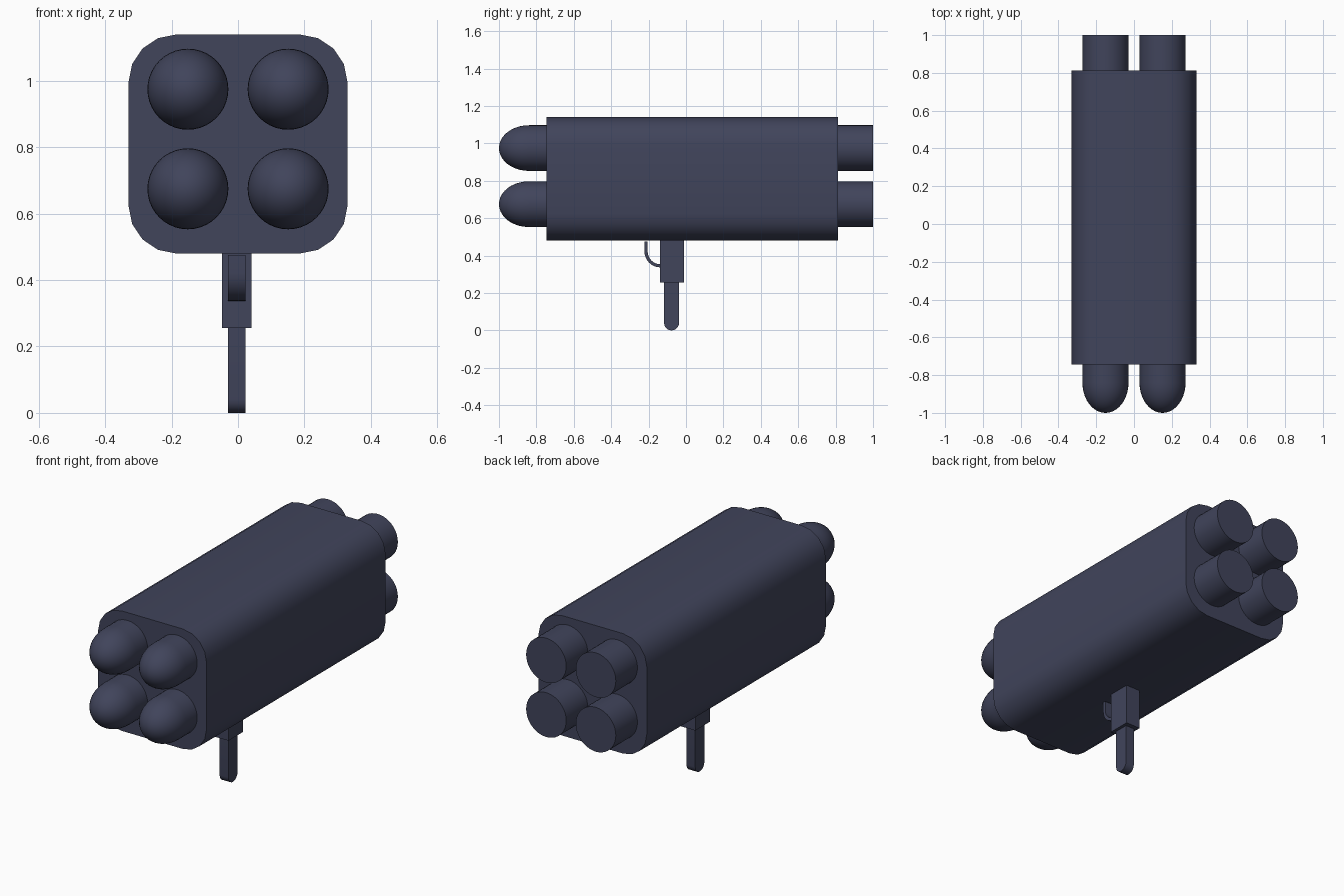
import bpy, bmesh, math
from math import sin, cos, pi

if "Cube" in bpy.data.objects:
    bpy.data.objects.remove(bpy.data.objects["Cube"])

mat = bpy.data.materials.new("dark slate blue")
mat.diffuse_color = (0.052, 0.058, 0.105, 1)
mat.use_nodes = True
mat.node_tree.nodes["Principled BSDF"].inputs["Base Color"].default_value = mat.diffuse_color


def finish(name, bm, smooth_angle=None):
    bmesh.ops.recalc_face_normals(bm, faces=bm.faces)
    me = bpy.data.meshes.new(name)
    bm.to_mesh(me)
    bm.free()
    me.materials.append(mat)
    ob = bpy.data.objects.new(name, me)
    bpy.context.collection.objects.link(ob)
    if smooth_angle:
        bpy.ops.object.select_all(action='DESELECT')
        bpy.context.view_layer.objects.active = ob
        ob.select_set(True)
        bpy.ops.object.shade_smooth_by_angle(angle=math.radians(smooth_angle))
    return ob


def prism(name, pts, offset, smooth_angle=None):
    """Extrude a closed 3D outline along an offset vector."""
    bm = bmesh.new()
    face = bm.faces.new([bm.verts.new(p) for p in pts])
    ext = bmesh.ops.extrude_face_region(bm, geom=[face], use_keep_orig=True)
    verts = [g for g in ext["geom"] if isinstance(g, bmesh.types.BMVert)]
    bmesh.ops.translate(bm, verts=verts, vec=offset)
    return finish(name, bm, smooth_angle)


def arc(cx, cy, r, a0, a1, n):
    return [(cx + r * cos(a0 + (a1 - a0) * i / n), cy + r * sin(a0 + (a1 - a0) * i / n))
            for i in range(n + 1)]


# launcher housing: rounded square extruded along y
R, H, CZ = 0.145, 0.33, 0.81
outline = []
for k, (sx, sz) in enumerate([(1, 1), (-1, 1), (-1, -1), (1, -1)]):
    outline += arc(sx * (H - R), CZ + sz * (H - R), R, k * pi / 2, (k + 1) * pi / 2, 4)
prism("housing", [(x, -0.745, z) for x, z in outline], (0, 1.557, 0), 35)


# four missiles: round nose, straight body, flat tail
def missile(name, cx, cz, r=0.122, nose=0.16, sides=40, steps=10):
    bm = bmesh.new()
    profile = [(-1 + nose - nose * cos(pi / 2 * i / steps), r * sin(pi / 2 * i / steps))
               for i in range(1, steps + 1)] + [(1, r)]
    rings = [[bm.verts.new((cx + rad * cos(2 * pi * j / sides), y, cz + rad * sin(2 * pi * j / sides)))
              for j in range(sides)] for y, rad in profile]
    tip = bm.verts.new((cx, -1, cz))
    for j in range(sides):
        k = (j + 1) % sides
        bm.faces.new((tip, rings[0][j], rings[0][k]))
        for a, b in zip(rings, rings[1:]):
            bm.faces.new((a[j], b[j], b[k], a[k]))
    bm.faces.new(rings[-1])
    return finish(name, bm, 35)


for row, z in (("lower", 0.675), ("upper", 0.975)):
    for side, x in (("left", -0.151), ("right", 0.151)):
        missile(f"missile_{row}_{side}", x, z)

# grip block under the housing
prism("grip_block", [(-0.048, y, z) for y, z in
                     ((-0.14, 0.255), (-0.012, 0.255), (-0.012, 0.485), (-0.14, 0.485))], (0.088, 0, 0))

# handle peg with rounded foot
peg = arc(-0.077, 0.04, 0.04, pi, 2 * pi, 10) + [(-0.037, 0.27), (-0.117, 0.27)]
prism("handle_peg", [(-0.03, y, z) for y, z in peg], (0.053, 0, 0), 35)

# curved trigger guard
guard = ([(-0.222, 0.475)] + arc(-0.137, 0.422, 0.085, pi, 1.5 * pi, 8)
         + [(-0.13, 0.337), (-0.13, 0.354)] + arc(-0.137, 0.422, 0.068, 1.5 * pi, pi, 8)
         + [(-0.205, 0.475)])
prism("trigger_guard", [(-0.03, y, z) for y, z in guard], (0.053, 0, 0), 35)
